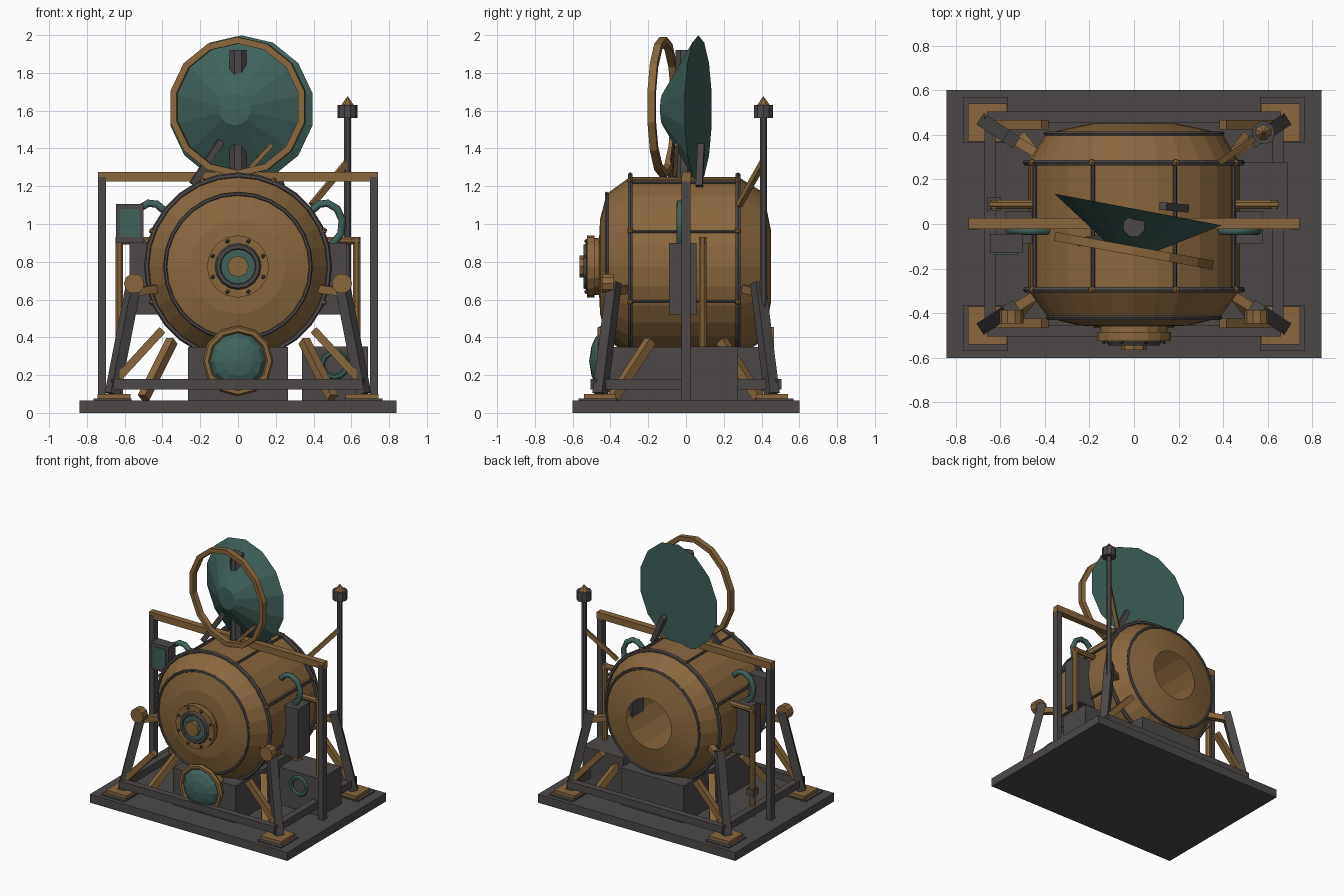
import bpy, bmesh, math
from mathutils import Vector, Matrix

if "Cube" in bpy.data.objects:
    bpy.data.objects.remove(bpy.data.objects["Cube"])


def material(name, rgb):
    m = bpy.data.materials.new(name)
    m.use_nodes = True
    m.diffuse_color = (*rgb, 1)
    m.node_tree.nodes["Principled BSDF"].inputs["Base Color"].default_value = (*rgb, 1)
    return m


BRASS = material("aged brass", (.25, .137, .05))
IRON = material("dark iron", (.074, .066, .066))
TEAL = material("teal glass", (.052, .122, .107))


def finish(name, bm, mat):
    bmesh.ops.recalc_face_normals(bm, faces=bm.faces)
    me = bpy.data.meshes.new(name)
    bm.to_mesh(me)
    bm.free()
    me.materials.append(mat)
    ob = bpy.data.objects.new(name, me)
    bpy.context.collection.objects.link(ob)
    return ob


def box(name, mat, x, y, z):
    """Box from three (low, high) ranges."""
    bm = bmesh.new()
    size = [r[1] - r[0] for r in (x, y, z)]
    mid = [sum(r) / 2 for r in (x, y, z)]
    bmesh.ops.create_cube(bm, size=1, matrix=Matrix.Translation(mid) @ Matrix.Diagonal((*size, 1)))
    return finish(name, bm, mat)


def rod(name, mat, a, b, r, sides=8, r2=None):
    """Straight bar, pipe or cone between two points."""
    a, b = Vector(a), Vector(b)
    d = b - a
    bm = bmesh.new()
    turn = Matrix.Rotation(math.pi / sides, 4, 'Z')
    mat4 = Matrix.Translation((a + b) / 2) @ d.to_track_quat('Z', 'Y').to_matrix().to_4x4() @ turn
    bmesh.ops.create_cone(bm, cap_ends=True, segments=sides, radius1=r,
                          radius2=r if r2 is None else r2, depth=d.length, matrix=mat4)
    return finish(name, bm, mat)


def lathe(name, mat, profile, centre, sides, closed=False, yaw=0):
    """Turn (radius, y) points around the y axis; closed makes a hoop."""
    bm = bmesh.new()
    rings = []
    for r, y in profile:
        rings.append([bm.verts.new((r * math.sin(t), y, r * math.cos(t)))
                      for t in (math.tau * i / sides for i in range(sides))])
    pairs = list(zip(rings, rings[1:]))
    if closed:
        pairs.append((rings[-1], rings[0]))
    for p, q in pairs:
        for i in range(sides):
            j = (i + 1) % sides
            bm.faces.new((p[i], p[j], q[j], q[i]))
    bmesh.ops.remove_doubles(bm, verts=bm.verts, dist=1e-5)
    ob = finish(name, bm, mat)
    ob.location = centre
    ob.rotation_euler.z = math.radians(yaw)
    return ob


def hoop(name, mat, radius, tube, centre, sides=28, yaw=0, n=6):
    pts = [(radius + tube * math.cos(math.tau * k / n), tube * math.sin(math.tau * k / n)) for k in range(n)]
    return lathe(name, mat, pts, centre, sides, True, yaw)


def ball(name, mat, centre, r):
    bm = bmesh.new()
    bmesh.ops.create_icosphere(bm, subdivisions=1, radius=r, matrix=Matrix.Translation(centre))
    return finish(name, bm, mat)


def pipe(name, mat, points, r):
    cu = bpy.data.curves.new(name, 'CURVE')
    cu.dimensions = '3D'
    cu.bevel_depth, cu.bevel_resolution, cu.use_fill_caps = r, 2, True
    sp = cu.splines.new('POLY')
    sp.points.add(len(points) - 1)
    for p, co in zip(sp.points, points):
        p.co = (*co, 1)
    cu.materials.append(mat)
    ob = bpy.data.objects.new(name, cu)
    bpy.context.collection.objects.link(ob)


AXIS = .775  # height of the barrel axis

# Base slab, low rails and barrel cradle
box("base_slab", IRON, (-.84, .84), (-.6, .6), (0, .065))
box("barrel_cradle", IRON, (-.265, .265), (-.41, .41), (.06, .35))
for s in (-1, 1):
    box("cross_rail", IRON, (-.66, .66), (s * .48 - .025, s * .48 + .025), (.125, .18))
    box("side_rail", IRON, (s * .645 - .025, s * .645 + .025), (-.48, .48), (.125, .18))

# Barrel shell, open at the back
shell = [(.15, -.46), (.25, -.455), (.385, -.42), (.475, -.295), (.475, .275), (.395, .405), (.29, .43), (.19, .45)]
lathe("barrel_shell", BRASS, shell, (0, 0, AXIS), 28)
for y, r, t in ((-.295, .483, .015), (.275, .483, .015), (-.42, .385, .011), (.405, .395, .011)):
    hoop("barrel_band", IRON, r, t, (0, y, AXIS))
for k in range(8):
    a = math.radians(22.5 + 45 * k)
    x, z = .483 * math.sin(a), AXIS + .483 * math.cos(a)
    rod("barrel_rib", IRON, (x, -.295, z), (x, .275, z), .009, 6)
    for y in (-.295, .275):
        ball("rib_rivet", BRASS, (x * 1.02, y, AXIS + (z - AXIS) * 1.02), .018)

# Porthole on the front
def front_disc(name, mat, r, y0, y1, z=AXIS, sides=16):
    lathe(name, mat, [(0, y0), (r, y0), (r, y1), (0, y1)], (0, 0, z), sides)

front_disc("porthole_neck", BRASS, .15, -.49, -.45)
front_disc("porthole_flange", BRASS, .165, -.525, -.485)
hoop("porthole_rim", IRON, .105, .018, (0, -.528, AXIS), 16)
front_disc("porthole_glass", TEAL, .1, -.535, -.52)
front_disc("porthole_boss", BRASS, .057, -.565, -.53, sides=8)
for k in range(8):
    a = math.tau * (k + .5) / 8
    ball("porthole_bolt", IRON, (.145 * math.sin(a), -.527, AXIS + .145 * math.cos(a)), .012)

# Lamp below the porthole
front_disc("lamp_housing", BRASS, .165, -.45, -.38, .275, 12)
hoop("lamp_rim", BRASS, .167, .02, (0, -.45, .275), 12)
lathe("lamp_dome", TEAL, [(.15, -.45), (.125, -.48), (.08, -.5), (0, -.513)], (0, 0, .275), 12)

# Gantry over the barrel
for s in (-1, 1):
    box("gantry_post", IRON, (s * .72 - .021, s * .72 + .021), (-.025, .025), (.06, 1.25))
box("gantry_beam", BRASS, (-.742, .742), (-.022, .027), (1.225, 1.275))

# Reflector dish, hoop, post and struts
lathe("reflector_dish", TEAL, [(0, 0), (.392, 0), (.23, -.1), (.085, -.19), (0, -.195)],
      (.018, .065, 1.607), 14, yaw=-10.7)
lathe("reflector_hoop", BRASS, [(.335, -.02), (.37, -.02), (.37, .02), (.335, .02)],
      (0, -.12, 1.62), 14, True, -10.3)
rod("reflector_post", IRON, (0, -.01, .36), (0, -.01, 1.92), .05, 8)
rod("reflector_strut", IRON, (-.24, -.08, 1.21), (-.09, -.05, 1.44), .025, 4)
rod("reflector_strut", IRON, (.23, .07, 1.2), (.13, .08, 1.42), .025, 4)
rod("reflector_brace", BRASS, (.03, -.06, 1.26), (.18, -.05, 1.42), .016, 4)

# Four corner legs with feet, braces and stubs
for sx in (-1, 1):
    for sy in (-1, 1):
        def at(x, y, z):
            return (sx * x, sy * y, z)

        def span(s, lo, hi):
            return tuple(sorted((s * lo, s * hi)))

        box("foot_pad", IRON, span(sx, .565, .765), span(sy, .365, .57), (.06, .075))
        box("foot_plate", BRASS, span(sx, .57, .745), span(sy, .37, .54), (.07, .1))
        rod("corner_leg", IRON, at(.665, .455, .1), at(.55, .38, .69), .042, 4)
        rod("leg_stub", BRASS, at(.54, .38, .64), at(.41, .3, .66), .03, 4)
        rod("leg_brace", BRASS, at(.63, .445, .19), at(.4, .445, .44), .03, 4)
        rod("inner_brace", BRASS, at(.5, .385, .08), at(.35, .19, .38), .034, 4)
    rod("leg_knob", BRASS, (sx * .55, -.445, .685), (sx * .55, -.385, .685), .054, 10)

    # Side boxes, teal hoses and upright pipes
    box("side_box", IRON, span(sx, .42, .575), (-.09, .055), (.52, .9))
    hose = [(.39, 1.07), (.43, 1.105), (.475, 1.11), (.525, 1.08), (.552, 1.02), (.545, .95), (.5, .89)]
    pipe("teal_hose", TEAL, [(sx * x, -.03, z) for x, z in hose], .02)
    rod("upright_pipe", BRASS, (sx * .628, .088, .1), (sx * .628, .088, .93), .022)
    rod("pipe_elbow", BRASS, (sx * .645, .088, .912), (sx * .44, .088, .912), .022)
    box("pipe_clamp", IRON, (sx * .628 - .03, sx * .628 + .03), (.058, .118), (.26, .31))

# Gauge box on the right, machine box on the left
box("gauge_box", IRON, (-.645, -.5), (-.13, -.045), (.9, 1.105))
box("gauge_panel", TEAL, (-.625, -.52), (-.136, -.128), (.93, 1.08))
box("machine_box", IRON, (.34, .688), (.02, .275), (.06, .352))
hoop("machine_dial", TEAL, .065, .015, (.51, .012, .255), 14)

# Beacon mast
rod("mast_pole", IRON, (.58, .41, .45), (.58, .41, 1.57), .02)
rod("mast_head", IRON, (.58, .41, 1.56), (.58, .41, 1.63), .052, 10)
rod("mast_cap", BRASS, (.58, .41, 1.63), (.58, .41, 1.677), .036, 8, 0)
rod("mast_brace", BRASS, (.39, .28, 1.1), (.58, .41, 1.33), .02, 4)
